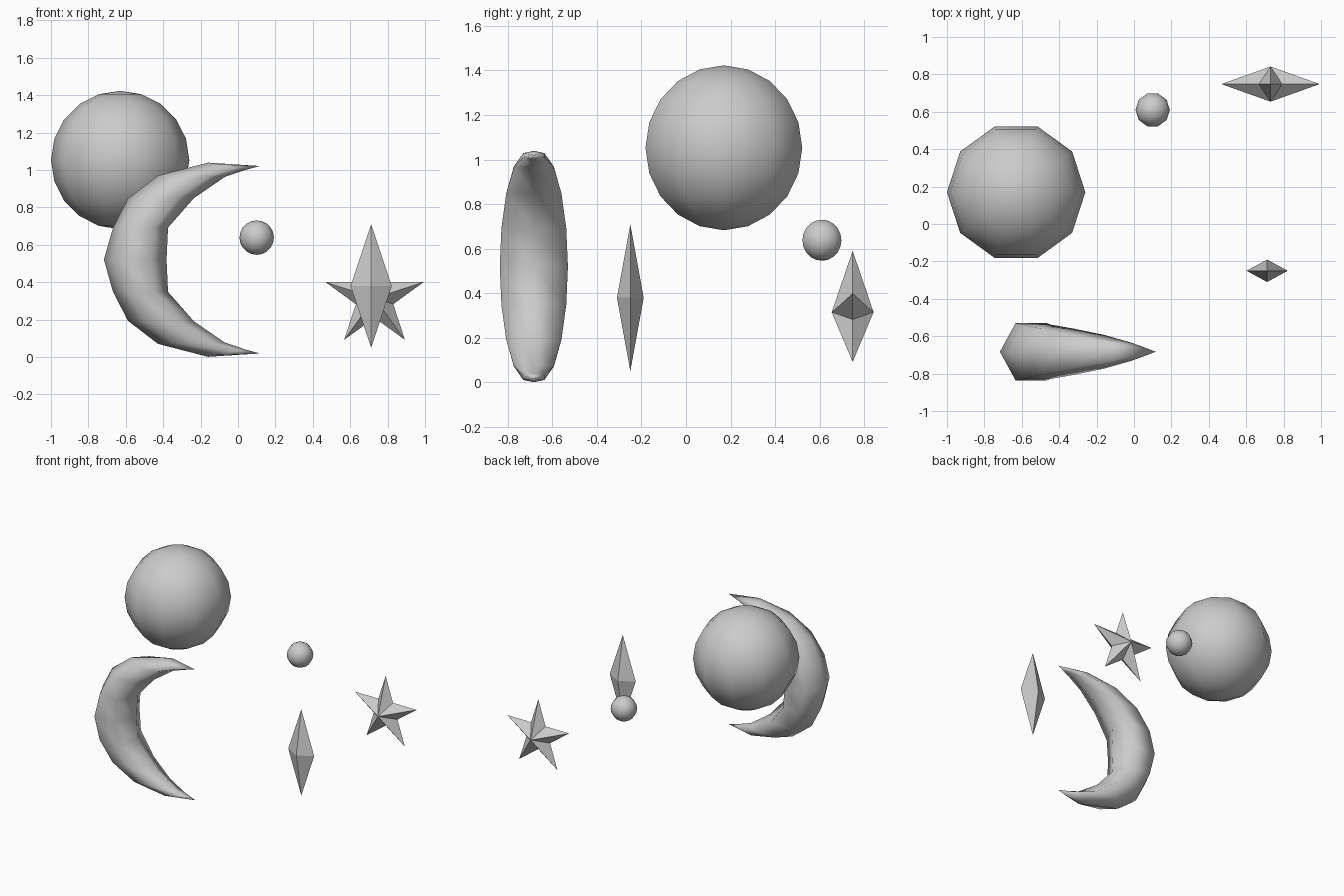
import bpy, bmesh
from math import sin, cos, pi, radians

if "Cube" in bpy.data.objects:
    bpy.data.objects.remove(bpy.data.objects["Cube"])


def loft(name, rings, smooth=False):
    """Skin a list of point rings; the first and last are single points."""
    bm = bmesh.new()
    rows = [[bm.verts.new(p) for p in ring] for ring in rings]
    for a, b in zip(rows, rows[1:]):
        n = max(len(a), len(b))
        for i in range(n):
            j = (i + 1) % n
            quad = [a[i % len(a)], a[j % len(a)], b[j % len(b)], b[i % len(b)]]
            bm.faces.new(list(dict.fromkeys(quad)))
    bmesh.ops.recalc_face_normals(bm, faces=bm.faces)
    mesh = bpy.data.meshes.new(name)
    bm.to_mesh(mesh)
    bm.free()
    for p in mesh.polygons:
        p.use_smooth = smooth
    obj = bpy.data.objects.new(name, mesh)
    bpy.context.collection.objects.link(obj)
    return obj


def ball(name, c, r, sides=10, rows=10):
    rings = [[(c[0], c[1], c[2] - r)]]
    for k in range(1, rows):
        t = pi * k / rows
        rings.append([(c[0] + r * sin(t) * cos(2 * pi * i / sides),
                       c[1] + r * sin(t) * sin(2 * pi * i / sides),
                       c[2] - r * cos(t)) for i in range(sides)])
    rings.append([(c[0], c[1], c[2] + r)])
    loft(name, rings, True)


# Large and small round bodies
ball("large_planet", (-0.63, 0.17, 1.053), 0.37)
ball("small_planet", (0.10, 0.61, 0.638), 0.092)

# Crescent: six-sided sections between an outer and an inner arc
CY, CZ, DEPTH = -0.683, 0.52, 0.153
half = [  # outer x, outer z offset, inner x, inner z offset (middle to tip)
    (-0.717, 0.0, -0.382, 0.0),
    (-0.668, 0.172, -0.374, 0.172),
    (-0.588, 0.327, -0.235, 0.330),
    (-0.428, 0.450, -0.070, 0.443),
    (-0.160, 0.519, 0.040, 0.480),
]


def section(k, sign):
    ox, oz, ix, iz = half[k]
    y = DEPTH * cos(k * pi / 10) / sin(pi / 3)
    ring = []
    for i in range(6):
        a = i * pi / 3
        ring.append(((ox + ix) / 2 + (ox - ix) / 2 * cos(a),
                     CY + y * sin(a),
                     CZ + sign * ((oz + iz) / 2 + (oz - iz) / 2 * cos(a))))
    return ring


loft("crescent_moon",
     [[(0.117, CY, CZ - 0.501)]]
     + [section(k, -1) for k in (4, 3, 2, 1)]
     + [section(k, 1) for k in range(5)]
     + [[(0.117, CY, CZ + 0.501)]], True)

# Four-sided spindle
sx, sy, sz = 0.712, -0.25, 0.38
loft("spindle",
     [[(sx, sy, sz - 0.33)],
      [(sx + 0.11, sy, sz), (sx, sy + 0.06, sz), (sx - 0.11, sy, sz), (sx, sy - 0.06, sz)],
      [(sx, sy, sz + 0.33)]])

# Five-pointed star with raised centres front and back
tx, ty, tz = 0.73, 0.748, 0.315
outline = []
for i in range(10):
    r = 0.276 if i % 2 == 0 else 0.1054
    a = radians(90 + 36 * i)
    outline.append((tx + r * cos(a), ty, tz + r * sin(a)))
loft("star", [[(tx, ty - 0.094, tz)], outline, [(tx, ty + 0.094, tz)]])
